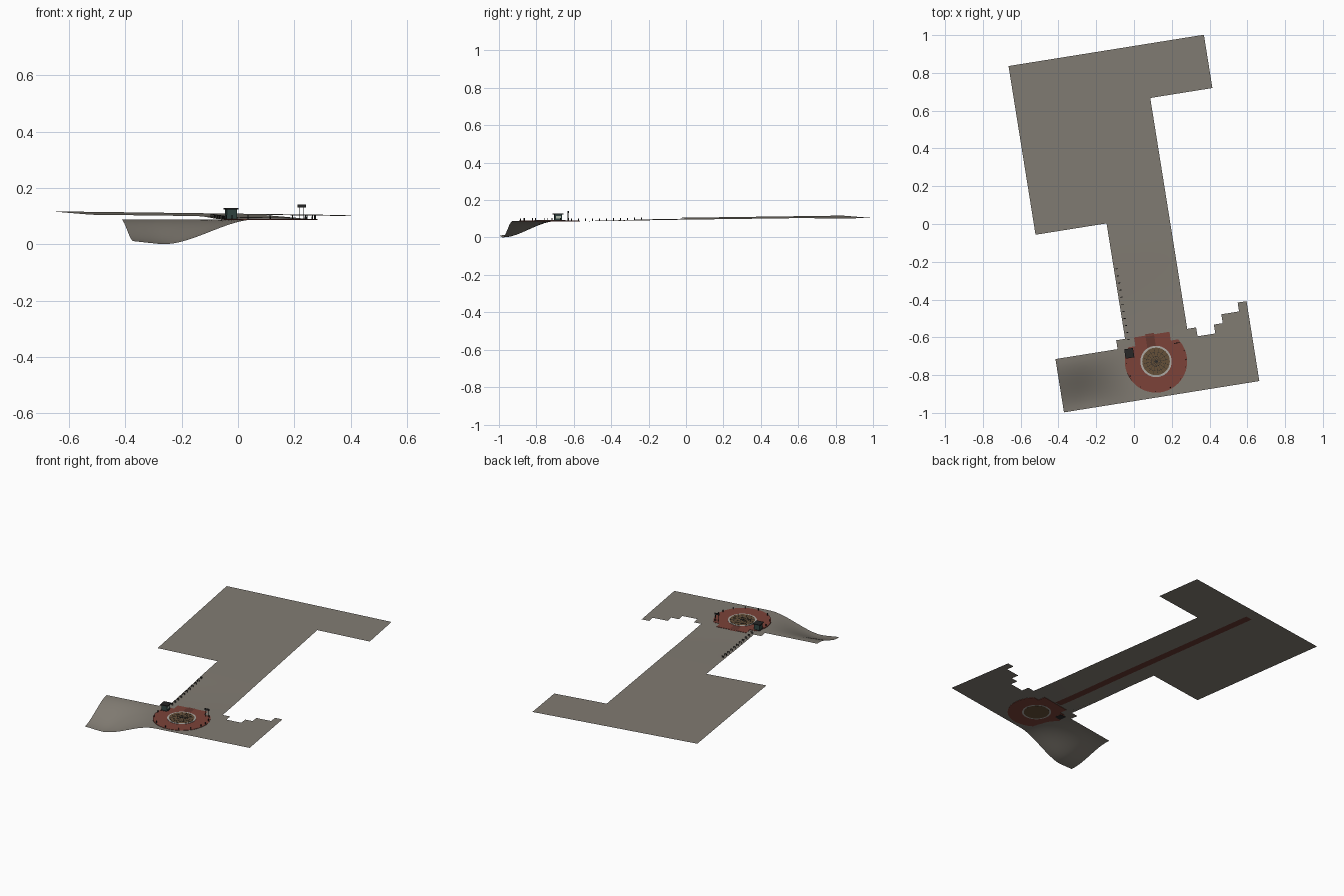
import bpy, bmesh, math
from mathutils import Matrix, Vector

if "Cube" in bpy.data.objects:
    bpy.data.objects.remove(bpy.data.objects["Cube"])

TURN = Matrix.Rotation(math.radians(9.1), 4, 'Z')   # whole site is rotated on plan
CELL = 1.0474 / 22
U0, V0 = -0.5237, -0.926
CU, CV, DECK = 0.0, -0.737, 0.0905                    # plaza centre and top level


def mat(name, rgb):
    m = bpy.data.materials.new(name)
    m.diffuse_color = (*rgb, 1)
    m.use_nodes = True
    m.node_tree.nodes["Principled BSDF"].inputs["Base Color"].default_value = m.diffuse_color
    return m


PAVING = mat("paving_grey", (0.22, 0.20, 0.17))
RED = mat("brick_red", (0.20, 0.055, 0.04))
DARKRED = mat("dark_red", (0.13, 0.04, 0.03))
BROWN = mat("brown", (0.13, 0.08, 0.04))
DARK = mat("dark_metal", (0.02, 0.02, 0.02))
STONE = mat("pale_stone", (0.42, 0.40, 0.37))
GREEN = mat("dark_green", (0.03, 0.06, 0.055))
GLASS = mat("pale_glass", (0.45, 0.5, 0.42))


def smooth(x, a, b):
    t = min(1, max(0, (x - a) / (b - a)))
    return t * t * (3 - 2 * t)


def height(u, v):
    """Ground level: gentle rise to the back, steep dip at the front left."""
    rise = max(0, 0.0096 - 0.0124 * u + 0.0133 * v) * smooth(v, -0.6, -0.1)
    across = 1 - smooth(u, -0.42, -0.08)
    if u < -0.42:
        across -= 0.12 * (-0.42 - u) / 0.1
    return 0.0885 + rise - 0.0885 * across * (1 - smooth(v, V0, -0.64))


def finish(name, bm, material):
    me = bpy.data.meshes.new(name)
    bm.to_mesh(me)
    bm.free()
    ob = bpy.data.objects.new(name, me)
    bpy.context.collection.objects.link(ob)
    me.materials.append(material)
    me.transform(TURN)
    return ob


def add_box(bm, u, v, z, su, sv, sz, angle=0):
    """Box standing on level z."""
    m = (Matrix.Translation((u, v, z + sz / 2)) @ Matrix.Rotation(angle, 4, 'Z')
         @ Matrix.Diagonal((su, sv, sz, 1)))
    bmesh.ops.create_cube(bm, size=1, matrix=m)


def box(name, material, *dims):
    bm = bmesh.new()
    add_box(bm, *dims)
    return finish(name, bm, material)


def slab(name, material, outline, z0, z1):
    bm = bmesh.new()
    f = bm.faces.new([bm.verts.new((u, v, z0)) for u, v in outline])
    top = bmesh.ops.extrude_face_region(bm, geom=[f])
    bmesh.ops.translate(bm, vec=(0, 0, z1 - z0),
                        verts=[g for g in top['geom'] if isinstance(g, bmesh.types.BMVert)])
    bmesh.ops.recalc_face_normals(bm, faces=bm.faces[:])
    return finish(name, bm, material)


def circle(r, n=48):
    return [(CU + r * math.cos(2 * math.pi * i / n), CV + r * math.sin(2 * math.pi * i / n))
            for i in range(n)]


# Ground sheet: cells kept per row band (first row, last row, column spans)
bands = [(0, 5, [(0, 21)]), (6, 6, [(7, 15), (18, 21)]), (7, 7, [(8, 14), (19, 21)]),
         (8, 8, [(8, 14), (21, 21)]), (9, 19, [(8, 14)]), (20, 32, [(0, 14)]),
         (33, 38, [(0, 21)])]
bm = bmesh.new()
SUB = 2
grid = {}


def ground_vert(i, j):
    if (i, j) not in grid:
        u, v = U0 + i * CELL / SUB, V0 + j * CELL / SUB
        grid[i, j] = bm.verts.new((u, v, height(u, v)))
    return grid[i, j]


for r0, r1, spans in bands:
    for c0, c1 in spans:
        for j in range(r0 * SUB, (r1 + 1) * SUB):
            for i in range(c0 * SUB, (c1 + 1) * SUB):
                f = bm.faces.new([ground_vert(i, j), ground_vert(i + 1, j),
                                  ground_vert(i + 1, j + 1), ground_vert(i, j + 1)])
                f.smooth = True
finish("ground", bm, PAVING)

# Plaza: round paving with a squared-off back
a0 = math.asin((-0.64 - CV) / 0.165)
arc = [math.pi - a0 + (math.pi + 2 * a0) * i / 48 for i in range(49)]
outline = [(CU + 0.165 * math.cos(a), CV + 0.165 * math.sin(a)) for a in arc]
outline += [(0.095, -0.64), (0.095, -0.593), (-0.095, -0.593), (-0.095, -0.64)]
slab("plaza", RED, outline, 0.0865, DECK)

# Centre feature: pale rim, brown disc, radial ribs
slab("centre_rim", STONE, circle(0.083), 0.0862, DECK + 0.002)
slab("centre_disc", BROWN, circle(0.073), 0.0858, DECK + 0.003)
bm = bmesh.new()
for k in range(8):
    a = math.pi * k / 8
    add_box(bm, CU, CV, DECK + 0.003, 0.14, 0.0015, 0.0006, a)
for r in (0.025, 0.05):
    for k in range(24):
        a = 2 * math.pi * k / 24
        add_box(bm, CU + r * math.cos(a), CV + r * math.sin(a), DECK + 0.003,
                0.0015, r * 0.265, 0.0006, a)
finish("centre_ribs", bm, DARK)

# Buried strip running from the plaza under the long walkway
bm = bmesh.new()
prev = None
for v in [-0.66, -0.6, -0.575] + [-0.55 + 0.047 * i for i in range(31)]:
    z = DECK + 0.0006 if v < -0.59 else height(0, v) - 0.002
    row = [bm.verts.new((u, v, z)) for u in (-0.034, 0.012)]
    if prev:
        bm.faces.new([prev[0], prev[1], row[1], row[0]])
    prev = row
finish("walkway_strip", bm, DARKRED)

# Kiosk at the back left of the plaza
KU, KV = -0.133, -0.672
box("kiosk_base", DARK, KU, KV, 0.086, 0.042, 0.044, 0.006)
box("kiosk_body", GREEN, KU, KV, 0.092, 0.036, 0.038, 0.031)
box("kiosk_window", GLASS, KU + 0.0178, KV, 0.102, 0.002, 0.028, 0.014)
box("kiosk_roof", DARK, KU, KV, 0.123, 0.047, 0.05, 0.005)

# Sign on two posts at the back right
SU, SV = 0.123, -0.658
bm = bmesh.new()
for du in (-0.008, 0.008):
    add_box(bm, SU + du, SV, 0.088, 0.0025, 0.0025, 0.045)
finish("sign_posts", bm, DARK)
box("sign_panel", DARK, SU, SV, 0.131, 0.03, 0.004, 0.011)

# Bollards on the plaza edge
bm = bmesh.new()
for deg in (-130, -100, -70, -45, -20, -5, 12, 30, 150, 175, 200):
    a = math.radians(deg)
    m = Matrix.Translation((CU + 0.158 * math.cos(a), CV + 0.158 * math.sin(a), DECK + 0.006))
    bmesh.ops.create_cone(bm, cap_ends=True, segments=8, radius1=0.0026, radius2=0.002,
                          depth=0.014, matrix=m)
finish("bollards", bm, DARK)

# Posts with short rails along the left of the walkway
bm = bmesh.new()
for k in range(11):
    v = -0.6 + 0.038 * k
    z = height(-0.127, v)
    for du in (-0.005, 0.005):
        add_box(bm, -0.127 + du, v, z, 0.0022, 0.0022, 0.012)
    add_box(bm, -0.127, v, z + 0.010, 0.0125, 0.004, 0.002)
finish("walkway_posts", bm, DARK)
